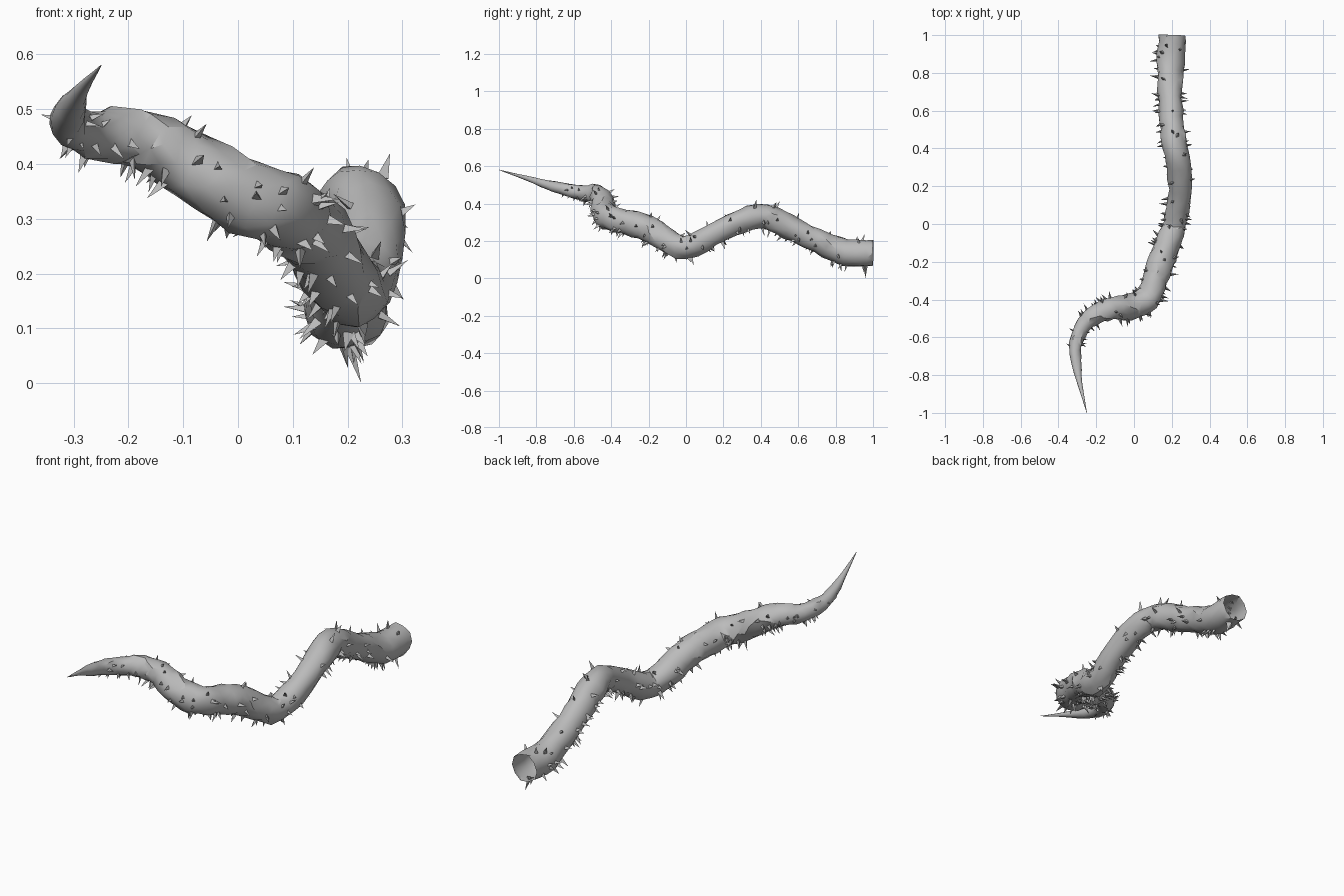
import bpy, bmesh, math, random
from mathutils import Vector, Matrix

random.seed(7)
if "Cube" in bpy.data.objects:
    bpy.data.objects.remove(bpy.data.objects["Cube"])

SIDES, STEPS = 10, 3

# Centre line of the vine from thick end to tip: x, y, z, radius
PATH = [
    (.20, 1.0, .135, .072), (.195, .85, .14, .074), (.19, .7, .20, .064),
    (.20, .55, .275, .064), (.215, .42, .33, .066), (.24, .3, .31, .063),
    (.24, .13, .225, .062), (.215, 0, .165, .063), (.18, -.1, .20, .066),
    (.145, -.2, .26, .07), (.11, -.3, .295, .067), (.07, -.4, .32, .068),
    (-.02, -.44, .355, .068), (-.12, -.45, .42, .058), (-.20, -.48, .45, .052),
    (-.27, -.54, .455, .043), (-.31, -.64, .475, .034), (-.305, -.74, .50, .026),
    (-.285, -.85, .535, .013), (-.25, -1.0, .58, .001),
]


def make_material(name, grey):
    mat = bpy.data.materials.new(name)
    mat.use_nodes = True
    mat.diffuse_color = (grey, grey, grey, 1)
    mat.node_tree.nodes["Principled BSDF"].inputs["Base Color"].default_value = (grey, grey, grey, 1)
    return mat


def finish(bm, name, mat):
    mesh = bpy.data.meshes.new(name)
    bm.to_mesh(mesh)
    bm.free()
    mesh.materials.append(mat)
    obj = bpy.data.objects.new(name, mesh)
    bpy.context.collection.objects.link(obj)
    return obj


def sample(t):
    """Smooth point and radius on the centre line, t counted in path points."""
    i = min(int(t), len(PATH) - 2)
    f = t - i
    a, b, c, d = (Vector(PATH[min(max(k, 0), len(PATH) - 1)]) for k in range(i - 1, i + 3))
    return (b * 2 + (c - a) * f + (a * 2 - b * 5 + c * 4 - d) * f**2
            + (b * 3 - a - c * 3 + d) * f**3) / 2


def frame(t):
    """Centre, radius, direction and two cross axes at t."""
    end = len(PATH) - 1
    p = sample(t)
    tangent = (sample(min(t + .05, end)) - sample(max(t - .05, 0))).to_3d().normalized()
    side = tangent.cross(Vector((0, 0, 1))).normalized()
    return p.to_3d(), max(p.w, .001), tangent, side, side.cross(tangent)


grey = make_material("vine grey", .5)

# Vine: tapered tube, open at the thick end
bm = bmesh.new()
rings = []
count = (len(PATH) - 1) * STEPS
for n in range(count + 1):
    centre, radius, tangent, side, up = frame(n / STEPS)
    ring = []
    for k in range(SIDES):
        angle = math.tau * (k + .5 * (n % 2)) / SIDES
        r = radius * random.uniform(.92, 1.1)
        slide = random.uniform(-.012, .012) if 0 < n < count - 4 else 0
        ring.append(bm.verts.new(centre + (side * math.cos(angle) + up * math.sin(angle)) * r
                                 + tangent * slide))
    rings.append(ring)
for n, (low, high) in enumerate(zip(rings, rings[1:])):
    for k in range(SIDES):
        j = (k + 1) % SIDES
        # Alternate the diagonals to follow the staggered rings
        if n % 2 == 0:
            bm.faces.new((low[k], low[j], high[k]))
            bm.faces.new((low[j], high[j], high[k]))
        else:
            bm.faces.new((low[k], low[j], high[j]))
            bm.faces.new((low[k], high[j], high[k]))
bm.faces.new(rings[-1])
bmesh.ops.recalc_face_normals(bm, faces=bm.faces)
vine = finish(bm, "vine", grey)
bpy.context.view_layer.objects.active = vine
vine.select_set(True)
bpy.ops.object.shade_smooth_by_angle(angle=math.radians(35))
vine.select_set(False)


# Thorns: small three-sided spikes, denser below and along the sides
bm = bmesh.new()


def add_thorn(t, angle, length, width):
    centre, radius, tangent, side, up = frame(t)
    out = side * math.cos(angle) + up * math.sin(angle)
    lean = Vector(random.uniform(-.35, .35) for _ in range(3))
    aim = (out + lean).normalized()
    base = centre + out * radius * .9
    place = Matrix.Translation(base + aim * length / 2) @ aim.to_track_quat('Z', 'Y').to_matrix().to_4x4()
    bmesh.ops.create_cone(bm, cap_ends=False, segments=3, radius1=width, radius2=0,
                          depth=length, matrix=place)


for _ in range(250):
    t = random.uniform(.35, 16.5)
    angle = random.uniform(0, math.tau)
    if math.sin(angle) > .4 and random.random() < .65:
        continue
    scale = min(1, sample(t).w / .055)
    add_thorn(t, angle, random.uniform(.028, .05) * scale, random.uniform(.008, .013) * scale)

# Long thorn under the thick end that touches the ground
centre, radius, tangent, side, up = frame(.35)
tip = Vector((.225, centre.y, 0))
base = centre - up * radius * .85
aim = tip - base
place = Matrix.Translation((tip + base) / 2) @ aim.to_track_quat('Z', 'Y').to_matrix().to_4x4()
bmesh.ops.create_cone(bm, cap_ends=False, segments=3, radius1=.013, radius2=0,
                      depth=aim.length, matrix=place)
finish(bm, "thorns", grey)
